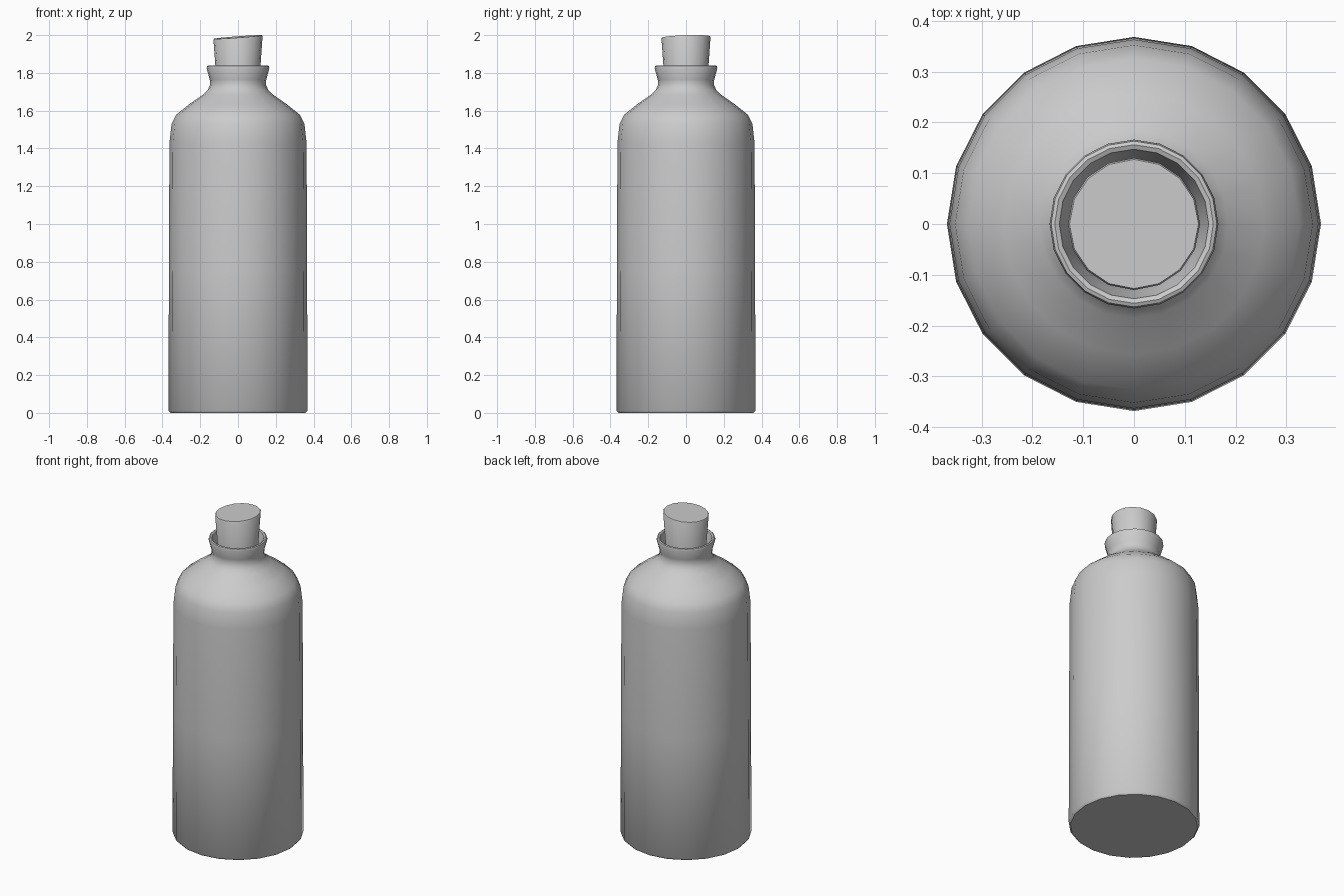
import bpy, bmesh
from math import cos, sin, pi, radians

if "Cube" in bpy.data.objects:
    bpy.data.objects.remove(bpy.data.objects["Cube"])


def lathe(name, profile, sides, cap_start=True, cap_end=True, tilt=None):
    """Spin an (r, z) profile around z; tilt may shift each point's height."""
    bm = bmesh.new()
    rings = []
    for r, z in profile:
        ring = []
        for i in range(sides):
            a = 2 * pi * i / sides
            x, y = r * cos(a), r * sin(a)
            ring.append(bm.verts.new((x, y, z + (tilt(x, y, z) if tilt else 0))))
        rings.append(ring)
    for lo, hi in zip(rings, rings[1:]):
        for i in range(sides):
            j = (i + 1) % sides
            bm.faces.new((lo[i], lo[j], hi[j], hi[i]))
    if cap_start:
        bm.faces.new(rings[0][::-1])
    if cap_end:
        bm.faces.new(rings[-1])
    mesh = bpy.data.meshes.new(name)
    bm.to_mesh(mesh)
    bm.free()
    obj = bpy.data.objects.new(name, mesh)
    bpy.context.collection.objects.link(obj)
    bpy.ops.object.select_all(action='DESELECT')
    obj.select_set(True)
    bpy.context.view_layer.objects.active = obj
    bpy.ops.object.shade_smooth_by_angle(angle=radians(40))
    return obj


# Bottle: outer wall, shoulder, flared neck, rim and inner neck wall
lathe("bottle", [
    (0.358, 0.0), (0.368, 0.012), (0.366, 0.75), (0.363, 1.43),
    (0.352, 1.53), (0.326, 1.58), (0.257, 1.635), (0.185, 1.685),
    (0.160, 1.71), (0.147, 1.74), (0.150, 1.765), (0.166, 1.825),
    (0.163, 1.837), (0.156, 1.84), (0.147, 1.836),
    (0.135, 1.78), (0.127, 1.74), (0.127, 1.66)], 20, cap_end=False)

# Cork: tapered plug with a slightly slanted top
lathe("cork", [(0.107, 1.66), (0.130, 1.985), (0.127, 1.99)], 16,
      tilt=lambda x, y, z: 0.075 * x + 0.03 * y if z > 1.9 else 0)
